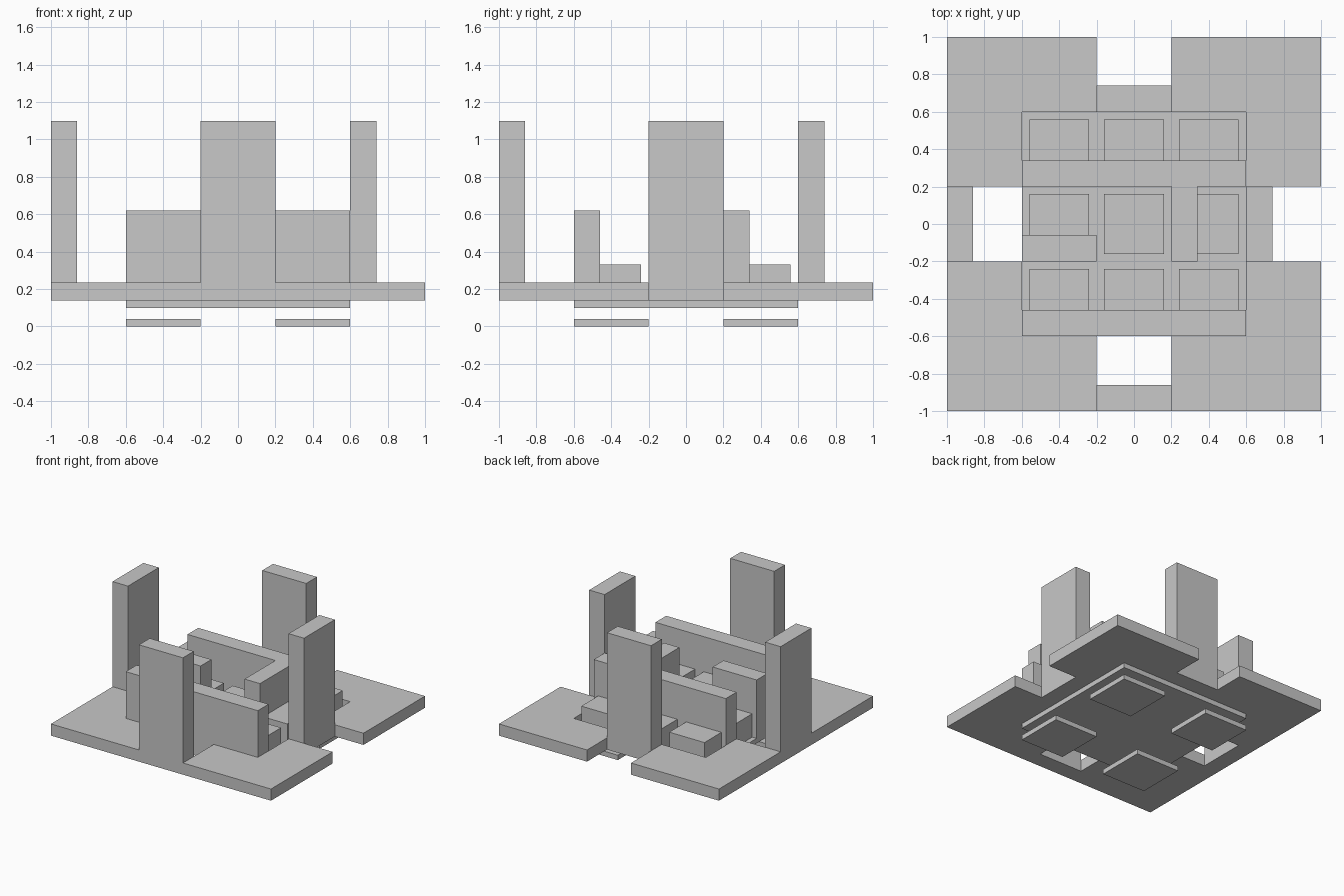
import bpy
import bmesh

if "Cube" in bpy.data.objects:
    bpy.data.objects.remove(bpy.data.objects["Cube"])

CELL = 0.4      # grid cell width
THICK = 0.14    # wall thickness
BASE = 0.14     # top of the sunken floor
STOREY = 0.48   # height of one wall level

grey = bpy.data.materials.new("light_grey")
grey.diffuse_color = (0.58, 0.58, 0.58, 1)
grey.use_nodes = True
grey.node_tree.nodes["Principled BSDF"].inputs["Base Color"].default_value = grey.diffuse_color


def finish(name, bm):
    mesh = bpy.data.meshes.new(name)
    bmesh.ops.recalc_face_normals(bm, faces=bm.faces)
    bm.to_mesh(mesh)
    bm.free()
    mesh.materials.append(grey)
    obj = bpy.data.objects.new(name, mesh)
    bpy.context.collection.objects.link(obj)
    return obj


def box(name, x0, x1, y0, y1, z0, z1):
    bm = bmesh.new()
    bmesh.ops.create_cube(bm, size=1)
    for v in bm.verts:
        v.co.x = x1 if v.co.x > 0 else x0
        v.co.y = y1 if v.co.y > 0 else y0
        v.co.z = z1 if v.co.z > 0 else z0
    return finish(name, bm)


def corner_slab(name, sx, sy):
    # L-shaped slab around one corner of the sunken floor
    outline = [(0.2, 1), (1, 1), (1, 0.2), (0.6, 0.2), (0.6, 0.6), (0.2, 0.6)]
    bm = bmesh.new()
    face = bm.faces.new([bm.verts.new((x * sx, y * sy, BASE)) for x, y in outline])
    top = bmesh.ops.extrude_face_region(bm, geom=[face])["geom"]
    bmesh.ops.translate(bm, vec=(0, 0, 0.096),
                        verts=[g for g in top if isinstance(g, bmesh.types.BMVert)])
    return finish(name, bm)


# Sunken floor
box("floor", -0.6, 0.6, -0.6, 0.6, 0.10, BASE)

# Outer corner slabs and floating foot plates
for sx, side in ((-1, "left"), (1, "right")):
    for sy, end in ((-1, "front"), (1, "back")):
        corner_slab(f"slab_{end}_{side}", sx, sy)
        x, y = 0.4 * sx, 0.4 * sy
        box(f"foot_{end}_{side}", x - 0.2, x + 0.2, y - 0.2, y + 0.2, 0, 0.04)

# Raised block in every floor cell
for i in (-1, 0, 1):
    for j in (-1, 0, 1):
        x, y = i * CELL, j * CELL
        box("floor_block", x - 0.16, x + 0.16, y - 0.16, y + 0.16,
            BASE, BASE + 0.4 * STOREY)

# Low inner walls
low = BASE + STOREY
box("front_wall", -0.6, 0.6, -0.6, -0.6 + THICK, BASE, low)
box("back_wall", -0.6, 0.6, 0.2, 0.2 + THICK, BASE, low)
box("left_wall", -0.6, -0.2, -0.2, -0.2 + THICK, BASE, low)
box("right_wall", 0.2, 0.2 + THICK, -0.2, 0.2, BASE, low)

# Tall outer pillars
high = BASE + 2 * STOREY
for name, start in (("left", -1), ("right", 0.6)):
    box(f"{name}_pillar", start, start + THICK, -0.2, 0.2, BASE, high)
for name, start in (("front", -1), ("back", 0.6)):
    box(f"{name}_pillar", -0.2, 0.2, start, start + THICK, BASE, high)
